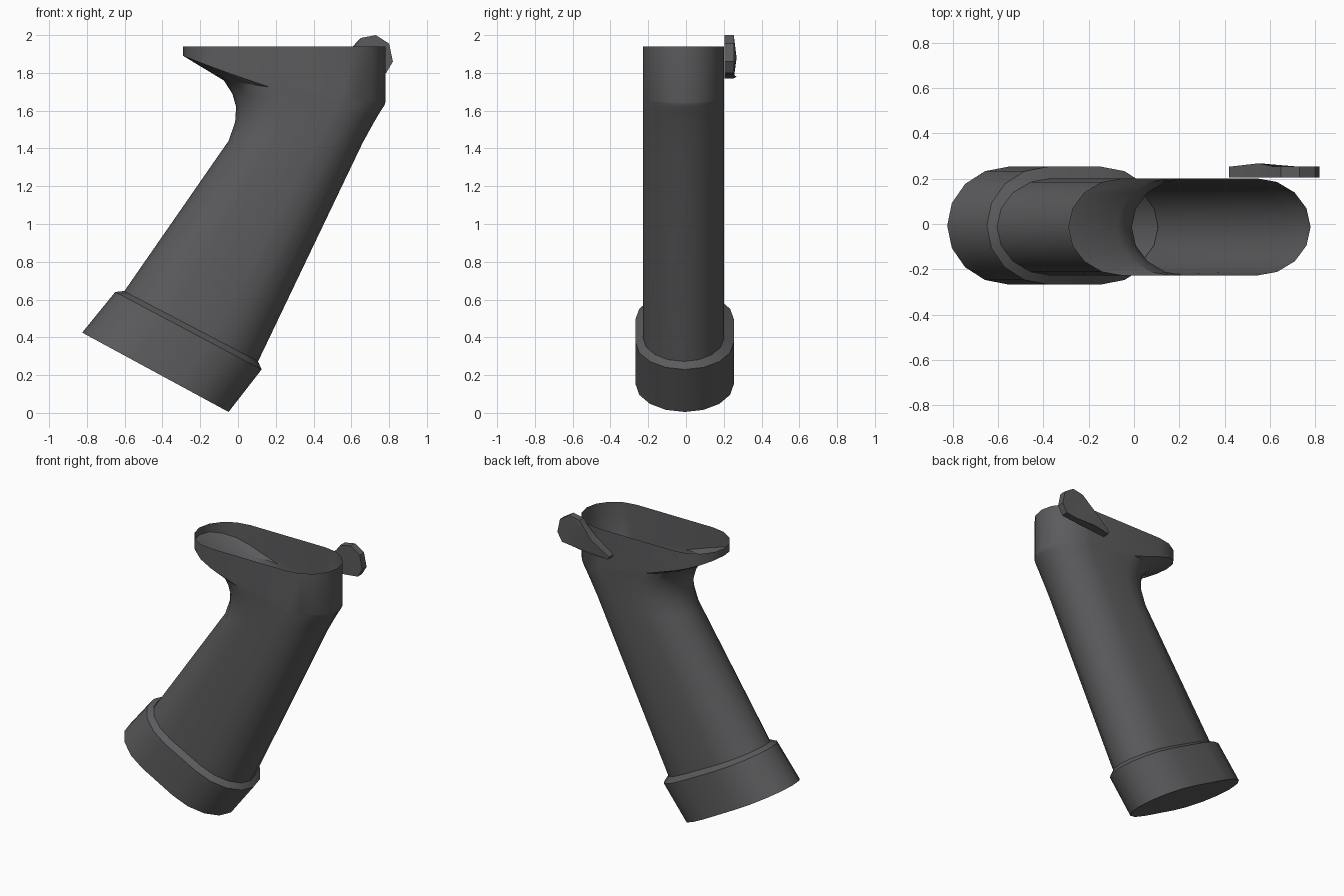
import bpy, bmesh, math

if "Cube" in bpy.data.objects:
    bpy.data.objects.remove(bpy.data.objects["Cube"])

grey = bpy.data.materials.new("dark grey")
grey.use_nodes = True
COLOUR = (0.105, 0.105, 0.11, 1)
grey.diffuse_color = COLOUR
grey.node_tree.nodes["Principled BSDF"].inputs["Base Color"].default_value = COLOUR


def finish(name, bm, angle):
    mesh = bpy.data.meshes.new(name)
    bm.to_mesh(mesh)
    bm.free()
    mesh.materials.append(grey)
    obj = bpy.data.objects.new(name, mesh)
    bpy.context.collection.objects.link(obj)
    bpy.ops.object.select_all(action='DESELECT')
    bpy.context.view_layer.objects.active = obj
    obj.select_set(True)
    bpy.ops.object.shade_smooth_by_angle(angle=math.radians(angle))
    return obj


def ring(bm, left, right, half_y, mid_y, end, bow=0):
    """Stadium-shaped section stretched between a left and a right point."""
    (xl, zl), (xr, zr) = left, right
    verts = []
    for side in (1, -1):
        for i in range(9):
            a = -math.pi / 2 + math.pi * i / 8
            x = (xr - end if side > 0 else xl + end) + side * end * math.cos(a)
            t = (x - xl) / (xr - xl)
            z = zl + t * (zr - zl) - bow * math.sin(math.pi * t)
            verts.append(bm.verts.new((x, mid_y + side * half_y * math.sin(a), z)))
    return verts


def loft(bm, rings):
    for a, b in zip(rings, rings[1:]):
        n = len(a)
        for i in range(n):
            j = (i + 1) % n
            bm.faces.new((a[j], a[i], b[i], b[j]))


# Hollow grip: open rim, flared tang, rounded neck and slanted handle
sections = [
    ((-0.29, 1.94), (0.78, 1.94), 0),
    ((-0.29, 1.89), (0.78, 1.645), 0.055),
    ((-0.075, 1.76), (0.778, 1.635), 0),
    ((-0.03, 1.69), (0.77, 1.62), 0),
    ((-0.01, 1.62), (0.75, 1.59), 0),
    ((-0.015, 1.54), (0.715, 1.53), 0),
    ((-0.05, 1.44), (0.66, 1.43), 0),
    ((-0.605, 0.64), (0.105, 0.27), 0),
]
bm = bmesh.new()
loft(bm, [ring(bm, l, r, 0.215, -0.013, 0.24, bow) for l, r, bow in sections])
finish("grip", bm, 35)

# Base collar with chamfered top edge and closed bottom
bm = bmesh.new()
rings = [
    ring(bm, (-0.605, 0.645), (0.105, 0.275), 0.214, -0.013, 0.24),
    ring(bm, (-0.65, 0.64), (0.125, 0.23), 0.26, -0.007, 0.27),
    ring(bm, (-0.825, 0.425), (-0.05, 0.005), 0.26, -0.007, 0.27),
]
loft(bm, rings)
bm.faces.new(rings[-1][::-1])
bmesh.ops.recalc_face_normals(bm, faces=bm.faces)
finish("base_collar", bm, 30)

# Teardrop lever on the back side of the rim
outline = [(0.62, 1.945), (0.65, 1.985), (0.73, 2.0), (0.80, 1.955), (0.82, 1.86),
           (0.785, 1.80), (0.70, 1.79), (0.56, 1.78), (0.43, 1.77), (0.42, 1.79), (0.55, 1.88)]
bm = bmesh.new()
inner = [bm.verts.new((x, 0.205, z)) for x, z in outline]
outer = [bm.verts.new((x, 0.268 if 0.5 < x < 0.6 else 0.253, z)) for x, z in outline]
loft(bm, [inner, outer])
bm.faces.new(inner)
bm.faces.new(outer[::-1])
bmesh.ops.triangulate(bm, faces=[f for f in bm.faces if len(f.verts) > 4])
bmesh.ops.recalc_face_normals(bm, faces=bm.faces)
finish("lever", bm, 20)
